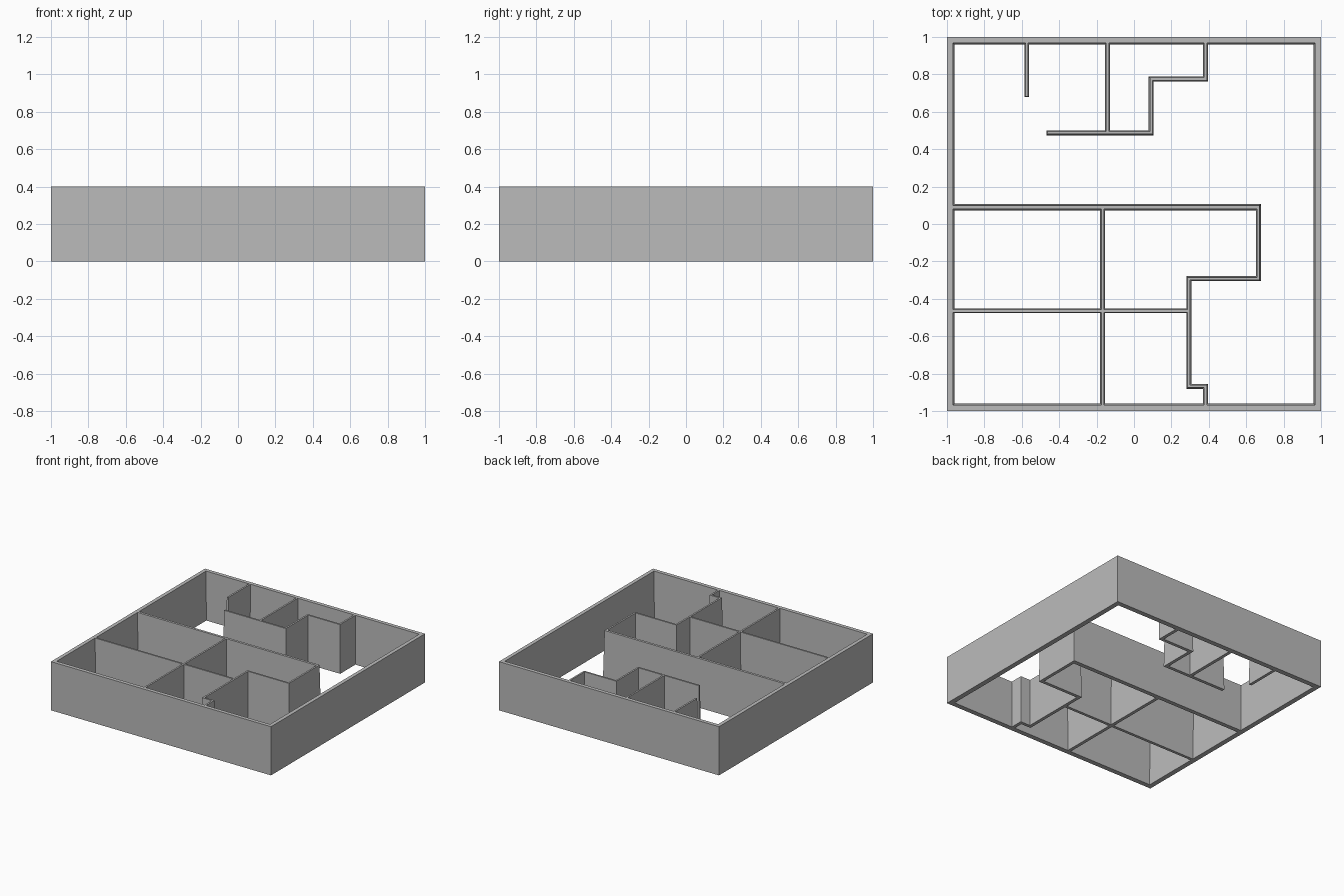
import bpy
import bmesh
from mathutils import Vector

if "Cube" in bpy.data.objects:
    bpy.data.objects.remove(bpy.data.objects["Cube"])

HEIGHT = 0.4

grey = bpy.data.materials.new("plain grey")
grey.use_nodes = True
colour = (0.5, 0.5, 0.5, 1)
grey.diffuse_color = colour
grey.node_tree.nodes["Principled BSDF"].inputs["Base Color"].default_value = colour


def finish(name, bm):
    bmesh.ops.recalc_face_normals(bm, faces=bm.faces)
    mesh = bpy.data.meshes.new(name)
    bm.to_mesh(mesh)
    bm.free()
    mesh.materials.append(grey)
    bpy.context.collection.objects.link(bpy.data.objects.new(name, mesh))


def outline(path, half):
    """Mitred outline around a path of right-angled segments."""
    pts = [Vector(p) for p in path]
    dirs = [(b - a).normalized() for a, b in zip(pts, pts[1:])]
    normals = [Vector((-d.y, d.x)) for d in dirs]
    left, right = [], []
    for i, p in enumerate(pts):
        if i == 0:
            off, end = normals[0], -dirs[0]
        elif i == len(pts) - 1:
            off, end = normals[-1], dirs[-1]
        else:
            off, end = normals[i - 1] + normals[i], Vector((0, 0))
        left.append(p + (off + end) * half)
        right.append(p + (end - off) * half)
    return left, right


def wall(name, path, foot=0.027, crown=0.014):
    """Partition that narrows slightly from its foot to its crown."""
    bm = bmesh.new()
    rows = []
    for z, width in ((0, foot), (HEIGHT, crown)):
        for side in outline(path, width / 2):
            rows.append([bm.verts.new((p.x, p.y, z)) for p in side])
    low_l, low_r, top_l, top_r = rows
    for a, b in ((low_l, low_r), (top_l, top_r), (low_l, top_l), (low_r, top_r)):
        for i in range(len(path) - 1):
            bm.faces.new((a[i], a[i + 1], b[i + 1], b[i]))
    for i in (0, -1):
        bm.faces.new((low_l[i], low_r[i], top_r[i], top_l[i]))
    finish(name, bm)


# Outer shell: upright outside, slightly sloped inside, open at the floor
bm = bmesh.new()
loops = []
for size, z in ((1, 0), (1, HEIGHT), (0.969, HEIGHT), (0.959, 0)):
    corners = ((-size, -size), (size, -size), (size, size), (-size, size))
    loops.append([bm.verts.new((x, y, z)) for x, y in corners])
for a, b in zip(loops, loops[1:] + loops[:1]):
    for i in range(4):
        j = (i + 1) % 4
        bm.faces.new((a[i], a[j], b[j], b[i]))
finish("outer_walls", bm)

EDGE = 0.98

# Back rooms
wall("back_stub_wall", [(-0.573, EDGE), (-0.573, 0.69)], 0.024)
wall("back_divider", [(-0.142, EDGE), (-0.142, 0.487)])
wall("back_stepped_wall", [(-0.455, 0.487), (0.092, 0.487), (0.092, 0.775),
                           (0.382, 0.775), (0.382, EDGE)])

# Front rooms
wall("middle_wall", [(-EDGE, 0.09), (0.661, 0.09)], 0.036, 0.02)
wall("front_stepped_wall", [(0.665, 0.09), (0.665, -0.292), (0.293, -0.292),
                            (0.293, -0.868), (0.382, -0.868), (0.382, -EDGE)])
wall("front_long_divider", [(-0.168, 0.09), (-0.168, -EDGE)])
wall("front_cross_wall", [(-EDGE, -0.465), (0.293, -0.465)], 0.024)
